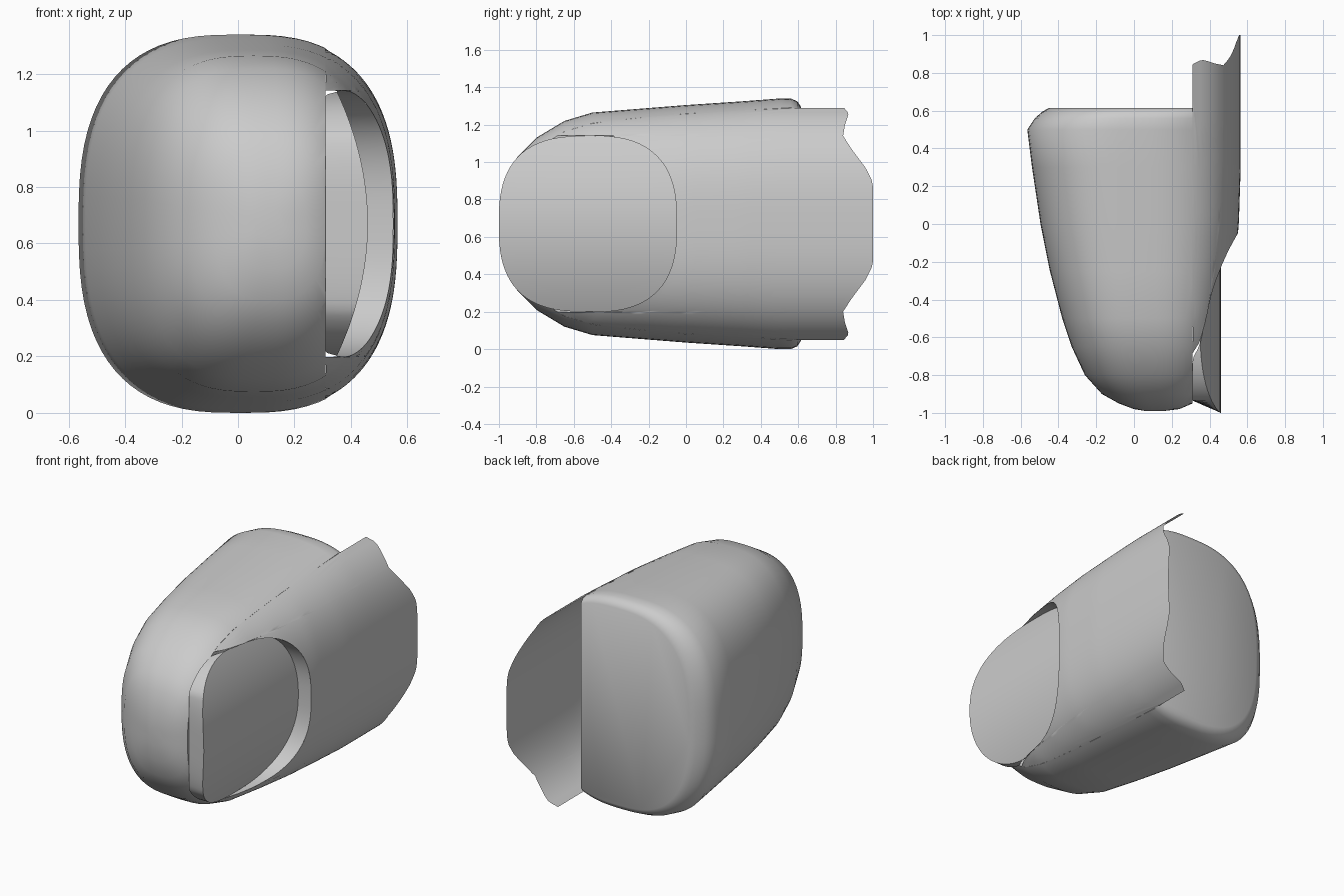
import bpy, bmesh, math

cube = bpy.data.objects.get("Cube")
if cube:
    bpy.data.objects.remove(cube, do_unlink=True)

MID, CUT, POW = 0.67, 0.31, 2.7

grey = bpy.data.materials.new("plain grey")
grey.use_nodes = True
grey.diffuse_color = (0.6, 0.6, 0.6, 1)
bsdf = next(n for n in grey.node_tree.nodes if n.type == 'BSDF_PRINCIPLED')
bsdf.inputs["Base Color"].default_value = (0.6, 0.6, 0.6, 1)

# Hull stations: y, left edge, right edge, half height
STATIONS = [
    (-.99, .06, .16, .06), (-.98, .0, .24, .16), (-.95, -.08, .31, .27),
    (-.9, -.17, .37, .36), (-.8, -.26, .43, .46), (-.65, -.33, .47, .55),
    (-.5, -.38, .49, .595), (-.25, -.445, .53, .615), (0, -.495, .555, .635),
    (.3, -.54, .565, .655), (.5, -.565, .565, .67)]
REAR_RIM = [(.56, -.525, .565, .67), (.595, -.485, .565, .655), (.615, -.45, .56, .625)]
# Wavy rear edge of the side shell: height from the middle, y
REAR_EDGE = [(0, 1), (.22, 1), (.3, .96), (.4, .885), (.47, .84), (.53, .85), (.59, .87), (.62, .845)]


def interp(table, k):
    if k <= table[0][0]:
        return table[0][1:]
    for a, b in zip(table, table[1:]):
        if k <= b[0]:
            f = (k - a[0]) / (b[0] - a[0])
            return [p + (q - p) * f for p, q in zip(a[1:], b[1:])]
    return table[-1][1:]


def arc(r):
    return max(0, 1 - abs(r) ** POW) ** (1 / POW)


def spow(v):
    return math.copysign(abs(v) ** (2 / POW), v)


def shell_x(y, dz):
    left, right, half = interp(STATIONS, y)
    if abs(dz) >= half or y < STATIONS[0][0]:
        return CUT
    return max(CUT, (left + right) / 2 + (right - left) / 2 * arc(dz / half))


def finish(name, bm, recalc=False):
    if recalc:
        bmesh.ops.recalc_face_normals(bm, faces=bm.faces[:])
    mesh = bpy.data.meshes.new(name)
    bm.to_mesh(mesh)
    bm.free()
    mesh.materials.append(grey)
    obj = bpy.data.objects.new(name, mesh)
    bpy.context.collection.objects.link(obj)
    bpy.ops.object.select_all(action='DESELECT')
    obj.select_set(True)
    bpy.context.view_layer.objects.active = obj
    bpy.ops.object.shade_smooth_by_angle(angle=math.radians(50))


def grid(bm, rows, closed=False):
    vs = [[bm.verts.new(p) for p in row] for row in rows]
    n = len(vs[0])
    for a, b in zip(vs, vs[1:]):
        for j in range(n if closed else n - 1):
            k = (j + 1) % n
            bm.faces.new((a[j], a[k], b[k], b[j]))
    return vs


# Main hull: lofted rounded sections, sliced flat on one side
bm = bmesh.new()
rings = []
for y, left, right, half in STATIONS + REAR_RIM:
    c, w = (left + right) / 2, (right - left) / 2
    angles = [math.tau * i / 80 for i in range(80)]
    rings.append([(c + w * spow(math.cos(t)), y, MID + half * spow(math.sin(t))) for t in angles])
vs = grid(bm, rings, closed=True)
bm.faces.new(vs[0])
bm.faces.new(vs[-1])
cut = bmesh.ops.bisect_plane(bm, geom=bm.verts[:] + bm.edges[:] + bm.faces[:],
                             plane_co=(CUT, 0, 0), plane_no=(1, 0, 0), clear_outer=True)
edges = [e for e in cut['geom_cut'] if isinstance(e, bmesh.types.BMEdge)]
bmesh.ops.edgenet_fill(bm, edges=edges)
finish("main_hull", bm, True)

# Oval opening in the side shell
OY, OW, OH = -.525, .475, .47


def front_y(dz):
    y = -.95
    while y < .6 and shell_x(y, dz) <= CUT:
        y += .005
    return y


# Side shell: thin skin around the opening with a wavy rear edge
inner = [OH * math.sin(math.pi / 2 * i / 18) for i in range(19)]
outer = [OH + .002 + (.148 * i / 12) for i in range(13)]
heights = inner + outer
heights = [-h for h in reversed(heights[1:])] + heights
rows = []
for dz in heights:
    start = front_y(dz)
    if abs(dz) <= OH:
        start = max(start, OY + OW * arc(dz / OH))
    end = interp(REAR_EDGE, abs(dz))[0]
    ys = [start + (end - start) * i / 28 for i in range(29)]
    rows.append([(shell_x(y, dz), y, MID + dz) for y in ys])
bm = bmesh.new()
grid(bm, rows)
finish("side_shell", bm)


# Side plate: gently bowed oval panel
def plate_x(dz):
    return .46 - .5 * dz * dz


bm = bmesh.new()
rows = []
for i in range(41):
    dz = OH * math.sin(math.pi * (i / 40 - .5))
    reach = OW * arc(dz / OH) + .001
    rows.append([(plate_x(dz), OY + reach * s, MID + dz) for s in (-1, -.5, 0, .5, 1)])
grid(bm, rows)
finish("side_plate", bm)

# Rim wall joining the plate to the shell and the hull
edge, base = [], []
for i in range(96):
    t = math.tau * i / 96
    y, dz = OY + OW * spow(math.cos(t)), OH * spow(math.sin(t))
    edge.append((plate_x(dz), y, MID + dz))
    base.append((shell_x(y, dz), max(y, -.935), MID + dz))
bm = bmesh.new()
grid(bm, [edge, base], closed=True)
finish("plate_rim", bm)
